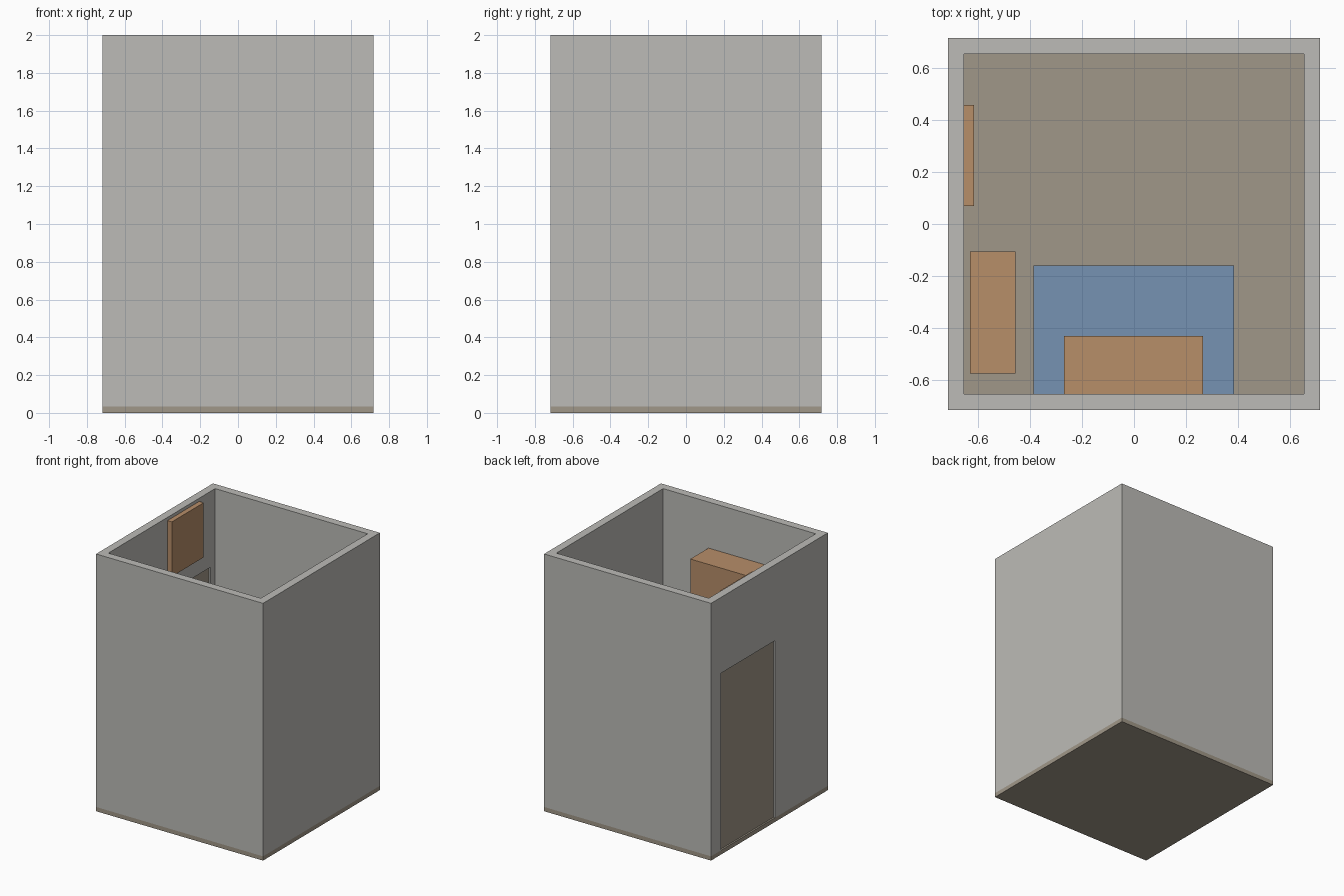
import bpy
import bmesh
from mathutils import Vector

if "Cube" in bpy.data.objects:
    bpy.data.objects.remove(bpy.data.objects["Cube"])


def material(name, rgb):
    """Flat material from sRGB 0-255 values."""
    m = bpy.data.materials.new(name)
    m.diffuse_color = [((c / 255 + 0.055) / 1.055) ** 2.4 for c in rgb] + [1.0]
    m.use_nodes = True
    m.node_tree.nodes["Principled BSDF"].inputs["Base Color"].default_value = m.diffuse_color
    return m


wall_grey = material("wall_grey", (188, 187, 183))
floor_taupe = material("floor_taupe", (160, 151, 136))
wood_orange = material("wood_orange", (183, 142, 105))
unit_blue = material("unit_blue", (118, 146, 178))


def box(name, x, y, z, mat):
    """Box from (min, max) ranges on each axis."""
    bm = bmesh.new()
    bmesh.ops.create_cube(bm, size=1.0)
    for v in bm.verts:
        v.co = Vector([lo + (c + 0.5) * (hi - lo) for c, (lo, hi) in zip(v.co, (x, y, z))])
    me = bpy.data.meshes.new(name)
    bm.to_mesh(me)
    bm.free()
    me.materials.append(mat)
    ob = bpy.data.objects.new(name, me)
    bpy.context.collection.objects.link(ob)
    return ob


def cut(target, cutter):
    """Subtract a cutter, then remove it."""
    mod = target.modifiers.new("cut", "BOOLEAN")
    mod.operation = "DIFFERENCE"
    mod.solver = "EXACT"
    mod.object = cutter
    bpy.context.view_layer.objects.active = target
    bpy.ops.object.modifier_apply(modifier=mod.name)
    bpy.data.objects.remove(cutter)


OUT, IN, FLOOR, TOP = 0.718, 0.656, 0.033, 2.0
DOOR_Y, DOOR_TOP = (-0.068, 0.598), 1.41

# Floor slab under the whole room
box("floor", (-OUT, OUT), (-OUT, OUT), (0, FLOOR), floor_taupe)

# Open-topped walls with a doorway on the left side
walls = box("walls", (-OUT, OUT), (-OUT, OUT), (FLOOR, TOP), wall_grey)
cut(walls, box("room_cutter", (-IN, IN), (-IN, IN), (-0.5, 2.5), wall_grey))
cut(walls, box("doorway_cutter", (-0.9, -0.5), DOOR_Y, (-0.5, DOOR_TOP), wall_grey))

# Door leaf, set slightly back from both wall faces
box("door", (-OUT + 0.013, -IN - 0.013), DOOR_Y, (FLOOR, DOOR_TOP), floor_taupe)

# Panel above the door, on the inside
box("door_panel", (-IN, -0.618), (0.07, 0.46), (1.55, 1.975), wood_orange)

# Blue unit against the front wall, with a cabinet above it
box("floor_unit", (-0.388, 0.386), (-IN, -0.16), (FLOOR, 0.60), unit_blue)
box("wall_cabinet", (-0.27, 0.266), (-IN, -0.433), (1.12, 1.642), wood_orange)

# Narrow side cabinet beside the left wall
box("side_cabinet", (-0.632, -0.457), (-0.576, -0.106), (FLOOR, 0.60), wood_orange)
